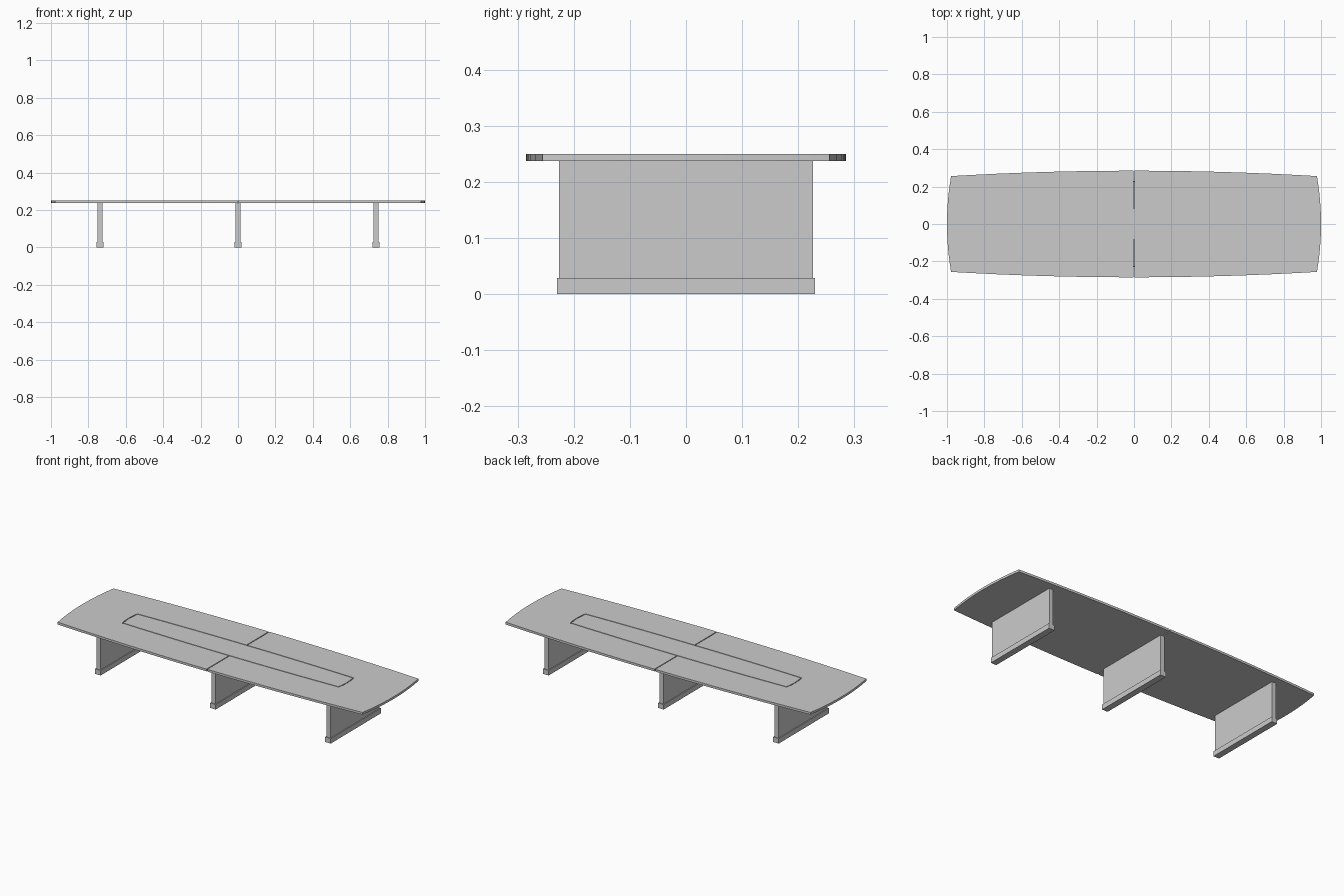
import bpy, bmesh

if "Cube" in bpy.data.objects:
    bpy.data.objects.remove(bpy.data.objects["Cube"])

TOP, UNDER = 0.25, 0.237


def outline(cx, cy, bulge_x, bulge_y, n=16):
    """Bowed rectangle: corners at (cx, cy), each side swelling outwards."""
    pts = []
    for i in range(n):
        t = -1 + 2 * i / n
        pts.append((cx * t, -cy - bulge_y * (1 - t * t)))
    for i in range(n):
        t = -1 + 2 * i / n
        pts.append((cx + bulge_x * (1 - t * t), cy * t))
    return pts + [(-x, -y) for x, y in pts]


def finish(name, bm):
    bmesh.ops.recalc_face_normals(bm, faces=bm.faces)
    mesh = bpy.data.meshes.new(name)
    bm.to_mesh(mesh)
    bm.free()
    ob = bpy.data.objects.new(name, mesh)
    bpy.context.collection.objects.link(ob)
    return ob


def slab(name, pts, z0, z1):
    bm = bmesh.new()
    lo = [bm.verts.new((x, y, z0)) for x, y in pts]
    hi = [bm.verts.new((x, y, z1)) for x, y in pts]
    bm.faces.new(lo)
    bm.faces.new(hi)
    for i in range(len(pts)):
        j = (i + 1) % len(pts)
        bm.faces.new((lo[i], lo[j], hi[j], hi[i]))
    return finish(name, bm)


def ring(name, outer, inner, z0, z1):
    bm = bmesh.new()
    loops = [[bm.verts.new((x, y, z)) for x, y in pts]
             for pts, z in ((outer, z0), (outer, z1), (inner, z1), (inner, z0))]
    n = len(outer)
    for k in range(4):
        a, b = loops[k], loops[(k + 1) % 4]
        for i in range(n):
            j = (i + 1) % n
            bm.faces.new((a[i], a[j], b[j], b[i]))
    return finish(name, bm)


def box(name, x0, x1, y0, y1, z0, z1):
    return slab(name, [(x0, y0), (x1, y0), (x1, y1), (x0, y1)], z0, z1)


# Bowed table top
top = slab("table_top", outline(0.978, 0.256, 0.022, 0.029), UNDER, TOP)

# Grooves: inlay outline, and the centre seam between the two halves
g = 0.0025
cutters = [
    ring("inlay_groove_cutter",
         outline(0.692 + g, 0.068 + g, 0.007, 0.011),
         outline(0.692 - g, 0.068 - g, 0.007, 0.011), TOP - 0.005, TOP + 0.01),
    box("front_seam_cutter", -g, g, -0.30, -0.079, UNDER - 0.01, TOP + 0.02),
    box("back_seam_cutter", -g, g, 0.079, 0.30, UNDER - 0.01, TOP + 0.02),
]
for c in cutters:
    c.hide_render = True
    c.display_type = 'WIRE'
    m = top.modifiers.new(c.name, 'BOOLEAN')
    m.operation = 'DIFFERENCE'
    m.solver = 'EXACT'
    m.object = c

# Three panel legs, each on a slightly wider foot
for side, x in (("left", -0.738), ("middle", 0), ("right", 0.738)):
    box(side + "_leg_panel", x - 0.013, x + 0.013, -0.226, 0.226, 0.029, UNDER)
    box(side + "_leg_foot", x - 0.018, x + 0.018, -0.23, 0.23, 0, 0.029)
